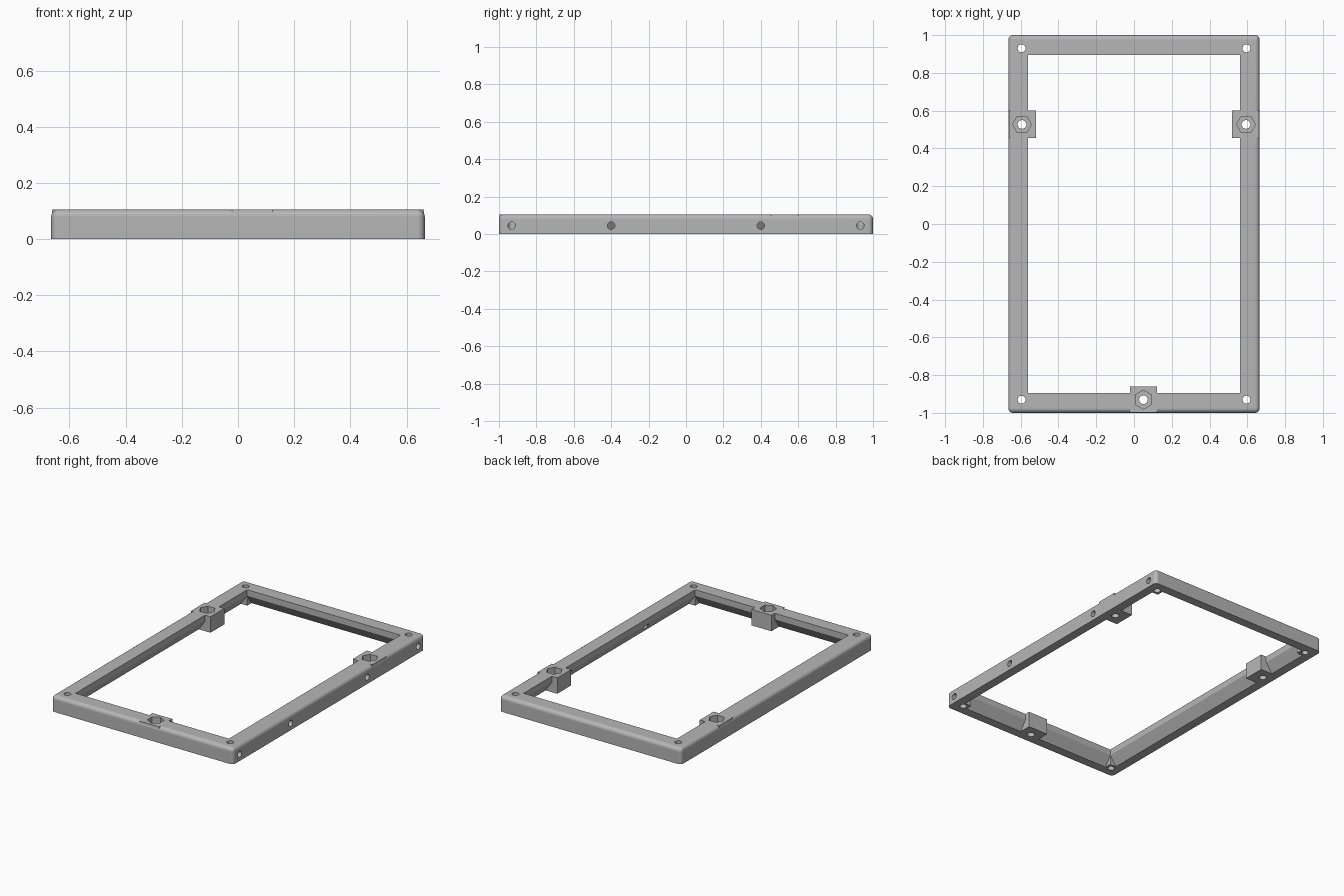
import bpy, bmesh, math
from mathutils import Matrix, Vector

if "Cube" in bpy.data.objects:
    bpy.data.objects.remove(bpy.data.objects["Cube"], do_unlink=True)

HX, HY, H = 0.665, 1.0, 0.105       # half width, half length, height
LIP, RIM = 0.105, 0.06              # rail width at the top and at the base
LIP_Z = 0.065                       # underside of the inner lip
HOLE = 0.021                        # screw hole radius

grey = bpy.data.materials.new("light grey")
grey.use_nodes = True
grey.diffuse_color = (0.47, 0.47, 0.47, 1)
grey.node_tree.nodes["Principled BSDF"].inputs["Base Color"].default_value = (0.47, 0.47, 0.47, 1)


def make(name, bm):
    bmesh.ops.recalc_face_normals(bm, faces=bm.faces[:])
    mesh = bpy.data.meshes.new(name)
    bm.to_mesh(mesh)
    bm.free()
    mesh.materials.append(grey)
    ob = bpy.data.objects.new(name, mesh)
    bpy.context.scene.collection.objects.link(ob)
    return ob


def box(name, x0, x1, y0, y1, z0, z1, bevel=0):
    bm = bmesh.new()
    bmesh.ops.create_cube(bm, size=1)
    bmesh.ops.scale(bm, vec=(x1 - x0, y1 - y0, z1 - z0), verts=bm.verts)
    bmesh.ops.translate(bm, vec=((x0 + x1) / 2, (y0 + y1) / 2, (z0 + z1) / 2), verts=bm.verts)
    if bevel:                       # round everything but the base edges
        edges = [e for e in bm.edges if max(v.co.z for v in e.verts) > z1 - 1e-4]
        bmesh.ops.bevel(bm, geom=edges, offset=bevel, segments=6, profile=0.5, affect='EDGES')
    return make(name, bm)


def prism(name, start, end, radius, sides=32, turn=0):
    a, b = Vector(start), Vector(end)
    bm = bmesh.new()
    bmesh.ops.create_cone(bm, cap_ends=True, segments=sides, radius1=radius,
                          radius2=radius, depth=(b - a).length)
    spin = (b - a).to_track_quat('Z', 'Y').to_matrix().to_4x4() @ Matrix.Rotation(turn, 4, 'Z')
    bmesh.ops.transform(bm, matrix=Matrix.Translation((a + b) / 2) @ spin, verts=bm.verts)
    return make(name, bm)


def opening_cutter():
    # stacked rectangles: flared underside, then the straight lip
    slope = (LIP - RIM) / LIP_Z
    bm = bmesh.new()
    rings = []
    for z, inset in ((-0.02, RIM - 0.02 * slope), (LIP_Z, LIP), (H + 0.02, LIP)):
        x, y = HX - inset, HY - inset
        rings.append([bm.verts.new(p) for p in ((-x, -y, z), (x, -y, z), (x, y, z), (-x, y, z))])
    for low, high in zip(rings, rings[1:]):
        for i in range(4):
            j = (i + 1) % 4
            bm.faces.new((low[i], low[j], high[j], high[i]))
    bm.faces.new(rings[0])
    bm.faces.new(rings[-1])
    return make("opening_cutter", bm)


def combine(target, other, operation):
    mod = target.modifiers.new(operation, 'BOOLEAN')
    mod.operation = operation
    mod.solver = 'EXACT'
    mod.object = other
    other.hide_render = True
    bpy.ops.object.select_all(action='DESELECT')
    bpy.context.view_layer.objects.active = target
    target.select_set(True)
    bpy.ops.object.modifier_apply(modifier=mod.name)
    bpy.data.objects.remove(other, do_unlink=True)


# Rounded rectangular rail
frame = box("frame", -HX, HX, -HY, HY, 0, H, bevel=0.025)
combine(frame, opening_cutter(), 'DIFFERENCE')

# Square corner bosses under the lip
corners = [(sx, sy) for sx in (-1, 1) for sy in (-1, 1)]
for sx, sy in corners:
    xs = sorted((sx * (HX - 0.03), sx * (HX - LIP)))
    ys = sorted((sy * (HY - 0.03), sy * (HY - LIP)))
    combine(frame, box("corner_boss", *xs, *ys, 0, 0.085), 'UNION')

# Nut blocks: one on each long side, one on the front
blocks = [(-HX + 0.002, -0.52, 0.455, 0.60), (0.52, HX - 0.002, 0.455, 0.60),
          (-0.022, 0.122, -HY + 0.002, -0.86)]
for b in blocks:
    combine(frame, box("nut_block", *b, 0, H), 'UNION')

# Hexagonal nut pockets with through holes
for x, y, turn in ((-0.593, 0.527, math.pi / 2), (0.593, 0.527, math.pi / 2), (0.05, -0.93, 0)):
    combine(frame, prism("nut_pocket", (x, y, 0.055), (x, y, 0.2), 0.05, 6, turn), 'DIFFERENCE')
    combine(frame, prism("bolt_hole", (x, y, -0.1), (x, y, 0.2), 0.023), 'DIFFERENCE')

# Vertical corner screw holes
for sx, sy in corners:
    x, y = sx * 0.595, sy * 0.93
    combine(frame, prism("corner_hole", (x, y, -0.1), (x, y, 0.2), HOLE), 'DIFFERENCE')

# Horizontal screw holes in the left (+x) rail
for y, depth in ((-0.932, 0.07), (-0.4, 0.15), (0.4, 0.15), (0.932, 0.07)):
    combine(frame, prism("side_hole", (HX - depth, y, 0.045), (HX + 0.1, y, 0.045), 0.02), 'DIFFERENCE')

# Smooth the rounded edges and holes, keep the flat faces flat
bpy.ops.object.select_all(action='DESELECT')
frame.select_set(True)
bpy.context.view_layer.objects.active = frame
bpy.ops.object.shade_smooth_by_angle(angle=math.radians(30))
weighted = frame.modifiers.new("weighted_normals", 'WEIGHTED_NORMAL')
weighted.keep_sharp = True
